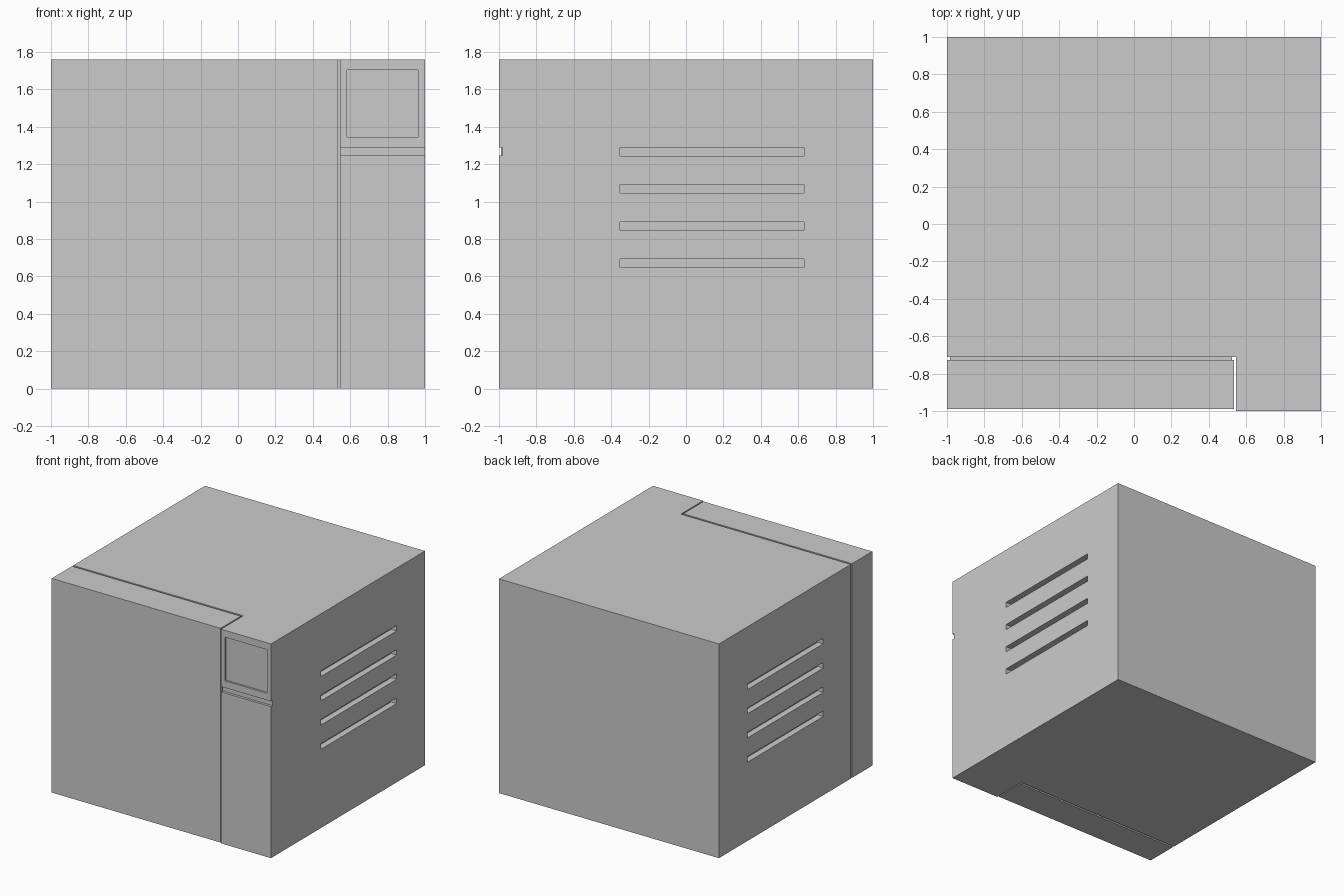
import bpy, bmesh

if "Cube" in bpy.data.objects:
    bpy.data.objects.remove(bpy.data.objects["Cube"])

H = 1.76

def prism(name, pts, z0, z1):
    """Extrude an xy outline from z0 to z1."""
    bm = bmesh.new()
    face = bm.faces.new([bm.verts.new((x, y, z0)) for x, y in pts])
    top = bmesh.ops.extrude_face_region(bm, geom=[face])
    verts = [g for g in top["geom"] if isinstance(g, bmesh.types.BMVert)]
    bmesh.ops.translate(bm, verts=verts, vec=(0, 0, z1 - z0))
    bmesh.ops.recalc_face_normals(bm, faces=bm.faces)
    mesh = bpy.data.meshes.new(name)
    bm.to_mesh(mesh)
    bm.free()
    obj = bpy.data.objects.new(name, mesh)
    bpy.context.collection.objects.link(obj)
    return obj

def box(name, x0, x1, y0, y1, z0, z1):
    return prism(name, [(x0, y0), (x1, y0), (x1, y1), (x0, y1)], z0, z1)

def cut(obj, cutter):
    mod = obj.modifiers.new("cut", 'BOOLEAN')
    mod.operation = 'DIFFERENCE'
    mod.solver = 'EXACT'
    mod.object = cutter
    bpy.context.view_layer.objects.active = obj
    bpy.ops.object.modifier_apply(modifier=mod.name)
    bpy.data.objects.remove(cutter)

# Cabinet with the corner left open for the door
body = prism("cabinet", [(-1, -0.712), (0.545, -0.712), (0.545, -1),
                         (1, -1), (1, 1), (-1, 1)], 0, H)

# Side vents, mirrored left and right
for i in range(4):
    z = 0.67 + i * 0.199
    for x in (-1, 1):
        cut(body, box("vent_cutter", x - 0.05, x + 0.05, -0.353, 0.631,
                      z - 0.023, z + 0.023))

# Control panel groove and display recess
cut(body, box("groove_cutter", 0.5, 1.1, -1.1, -0.98, 1.245, 1.288))
cut(body, box("display_cutter", 0.582, 0.962, -1.1, -0.985, 1.345, 1.703))

# Thick door and its inset seal
box("door", -1, 0.535, -0.99, -0.727, 0, H)
box("door_seal", -0.983, 0.525, -0.727, -0.712, 0.015, H - 0.015)
